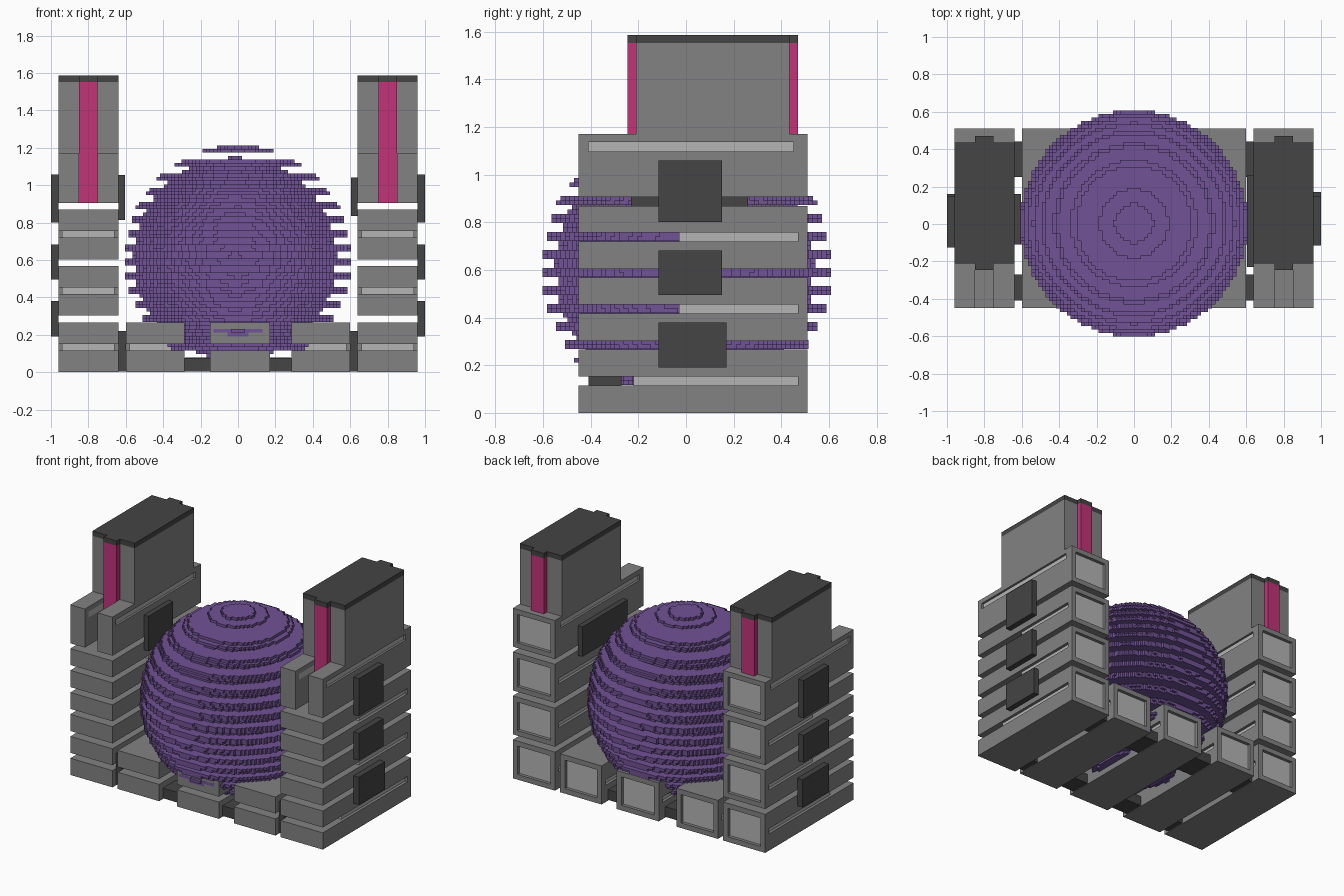
import bpy, bmesh, math

cube = bpy.data.objects.get("Cube")
if cube:
    bpy.data.objects.remove(cube, do_unlink=True)


def material(name, rgb):
    m = bpy.data.materials.new(name)
    m.use_nodes = True
    m.diffuse_color = (*rgb, 1)
    bsdf = next(n for n in m.node_tree.nodes if n.type == 'BSDF_PRINCIPLED')
    bsdf.inputs["Base Color"].default_value = (*rgb, 1)
    return m


GRAY = material("mid gray", (0.225, 0.225, 0.225))
LIGHT = material("light gray", (0.46, 0.46, 0.46))
DARK = material("dark gray", (0.058, 0.058, 0.058))
PURPLE = material("purple", (0.165, 0.085, 0.30))
PINK = material("pink", (0.54, 0.034, 0.19))


def finish(bm, name, mat):
    bmesh.ops.recalc_face_normals(bm, faces=bm.faces)
    me = bpy.data.meshes.new(name)
    bm.to_mesh(me)
    bm.free()
    me.materials.append(mat)
    ob = bpy.data.objects.new(name, me)
    bpy.context.scene.collection.objects.link(ob)
    return ob


def boxes(name, mat, specs):
    """One object from boxes given as (x0, x1, y0, y1, z0, z1)."""
    bm = bmesh.new()
    for x0, x1, y0, y1, z0, z1 in specs:
        vs = bmesh.ops.create_cube(bm, size=1)["verts"]
        for v in vs:
            v.co.x = x0 if v.co.x < 0 else x1
            v.co.y = y0 if v.co.y < 0 else y1
            v.co.z = z0 if v.co.z < 0 else z1
    return finish(bm, name, mat)


# ---- stepped ball -------------------------------------------------
V = 0.0189  # step size


def stepped_disc(bm, r, cx, cy, z0, z1):
    n = int(r / V + 0.5)
    if n < 1:
        return
    right = []
    for j in range(-n, n):
        y = (j + 0.5) * V
        hw = max(1, round(math.sqrt(max(r * r - y * y, 0)) / V)) * V
        if right and abs(right[-1][0] - hw) < 1e-6:
            right[-1] = (hw, (j + 1) * V)
        else:
            right += [(hw, j * V), (hw, (j + 1) * V)]
    outline = right + [(-x, y) for x, y in reversed(right)]
    low = [bm.verts.new((cx + x, cy + y, z0)) for x, y in outline]
    high = [bm.verts.new((cx + x, cy + y, z1)) for x, y in outline]
    bm.faces.new(high)
    bm.faces.new(low[::-1])
    for i in range(len(low)):
        k = (i + 1) % len(low)
        bm.faces.new((low[i], low[k], high[k], high[i]))


def stepped_ball(name, radius, centre, keep):
    cx, cy, cz = centre
    bm = bmesh.new()
    n = int(radius / V + 0.5)
    for i in range(-n, n):
        if keep(i):
            h = (i + 0.5) * V
            r = math.sqrt(max(radius ** 2 - h * h, 0))
            stepped_disc(bm, r, cx, cy, cz + i * V, cz + (i + 1) * V)
    return finish(bm, name, PURPLE)


stepped_ball("ball_core", 0.54, (-0.017, -0.005, 0.608), lambda i: True)
stepped_ball("ball_bands", 0.605, (0, 0.003, 0.608), lambda i: i % 4 in (2, 3))

# ---- slotted blocks -----------------------------------------------
Y0, Y1, H = -0.45, 0.51, 0.265


def back_frame(x0, x1, z0, z1):
    b, ya = 0.035, 0.47
    return [(x0, x1, ya, Y1, z0, z0 + b), (x0, x1, ya, Y1, z1 - b, z1),
            (x0, x0 + b, ya, Y1, z0 + b, z1 - b), (x1 - b, x1, ya, Y1, z0 + b, z1 - b)]


def slotted_block(name, x0, x1, z, core_y):
    # two slabs with an open slot, closed by a frame at the back
    boxes(name, GRAY, [(x0, x1, Y0, 0.47, z, z + 0.115),
                       (x0, x1, Y0, 0.47, z + 0.152, z + H)]
          + back_frame(x0, x1, z, z + H))
    boxes(name + "_panel", LIGHT, [
        (x0 + 0.02, x1 - 0.02, core_y, 0.47, z + 0.112, z + 0.155),
        (x0 + 0.034, x1 - 0.034, 0.465, 0.488, z + 0.034, z + H - 0.034)])


for name, x0, x1 in (("right", -0.60, -0.285), ("middle", -0.15, 0.17), ("left", 0.285, 0.60)):
    slotted_block("base_block_" + name, x0, x1, 0, -0.04)

# low links between the base blocks, taller links to the towers
ENDS = ((-0.41, -0.27), (0.25, 0.44))
boxes("base_links", DARK, [(x0, x1, a, b, 0.005, 0.075)
                           for x0, x1 in ((-0.285, -0.15), (0.17, 0.285)) for a, b in ENDS])
boxes("tower_links", DARK, [(x0, x1, a, b, 0.005, 0.22)
                            for x0, x1 in ((-0.64, -0.60), (0.60, 0.64)) for a, b in ENDS])

# ---- towers -------------------------------------------------------
for side, s in (("left", 1), ("right", -1)):
    def span(a, b):
        return (a, b) if s > 0 else (-b, -a)

    x0, x1 = span(0.64, 0.96)
    n0, n1 = span(0.752, 0.85)
    for level in range(3):
        slotted_block(f"{side}_tower_block_{level + 1}", x0, x1, level * 0.302,
                      -0.22 if level == 0 else -0.03)

    # top block: split front, shallow groove along each side
    z0, z1, g0, g1 = 0.905, 1.17, 1.097, 1.137
    i0, i1 = x0 + 0.015, x1 - 0.015
    parts = [(x0, x1, -0.21, 0.47, z0, g0), (x0, x1, -0.21, 0.47, g1, z1)]
    for a, b in ((x0, n0), (n1, x1)):
        parts += [(a, b, Y0, -0.21, z0, g0), (a, b, Y0, -0.21, g1, z1),
                  (a, b, Y0, -0.41, g0, g1)]
    parts += [(x0, x1, 0.45, 0.47, g0, g1)] + back_frame(x0, x1, z0, z1)
    boxes(side + "_tower_top_block", GRAY, parts)
    boxes(side + "_tower_top_panel", LIGHT, [
        (i0, n0, -0.41, -0.21, g0, g1), (n1, i1, -0.41, -0.21, g0, g1),
        (i0, i1, -0.21, 0.45, g0, g1),
        (x0 + 0.034, x1 - 0.034, 0.465, 0.488, z0 + 0.034, z1 - 0.034)])

    # upper shaft, pink strips front and back, dark cap with tabs
    boxes(side + "_tower_shaft", GRAY, [(x0, x1, -0.21, 0.435, z1, 1.552)])
    boxes(side + "_tower_strips", PINK, [(n0, n1, -0.245, -0.205, z0, 1.552),
                                         (n0, n1, 0.43, 0.47, z1, 1.552)])
    boxes(side + "_tower_cap", DARK, [(x0, x1, -0.21, 0.435, 1.552, 1.586),
                                      (n0, n1, -0.245, 0.47, 1.552, 1.586)])

    # outer plates bridging the gaps, and one inner plate
    o0, o1 = span(0.96, 1.0)
    shift = 0 if s > 0 else -0.01
    boxes(side + "_outer_plates", DARK, [
        (o0, o1, -0.115 + shift, yb, za, zb)
        for yb, za, zb in ((0.17 + shift, 0.19, 0.38), (0.15, 0.495, 0.682), (0.15, 0.80, 1.058))])
    p0, p1 = span(0.605, 0.64)
    inner = (-0.23, 0.26, 0.835, 1.04) if s > 0 else (-0.11, 0.16, 0.815, 1.055)
    boxes(side + "_inner_plate", DARK, [(p0, p1, *inner)])
